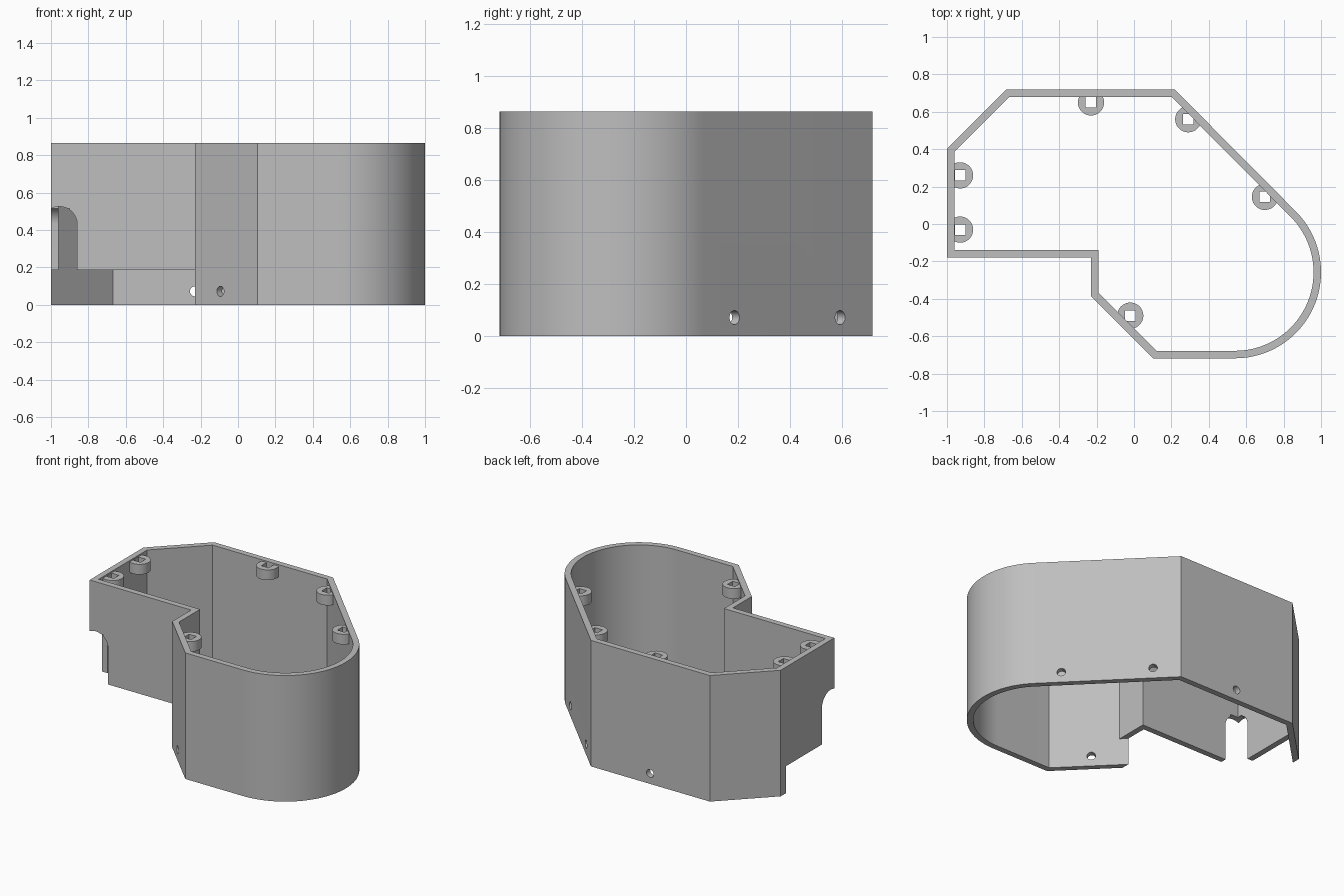
import bpy
import bmesh
from math import sin, cos, radians, pi
from mathutils import Vector, Matrix

if "Cube" in bpy.data.objects:
    bpy.data.objects.remove(bpy.data.objects["Cube"])

HEIGHT, WALL, EDGE_Y = 0.865, 0.04, 0.718

grey = bpy.data.materials.new("light grey plastic")
grey.use_nodes = True
colour = (0.52, 0.52, 0.52, 1)
grey.diffuse_color = colour
grey.node_tree.nodes["Principled BSDF"].inputs["Base Color"].default_value = colour


def prism(name, outline, depth, matrix=Matrix()):
    """Extrude a flat outline along its local z, then place it."""
    bm = bmesh.new()
    face = bm.faces.new([bm.verts.new((x, y, 0)) for x, y in outline])
    top = bmesh.ops.extrude_face_region(bm, geom=[face])["geom"]
    verts = [v for v in top if isinstance(v, bmesh.types.BMVert)]
    bmesh.ops.translate(bm, verts=verts, vec=(0, 0, depth))
    bmesh.ops.transform(bm, matrix=matrix, verts=bm.verts)
    bmesh.ops.recalc_face_normals(bm, faces=bm.faces)
    mesh = bpy.data.meshes.new(name)
    bm.to_mesh(mesh)
    bm.free()
    mesh.materials.append(grey)
    obj = bpy.data.objects.new(name, mesh)
    bpy.context.collection.objects.link(obj)
    return obj


def combine(target, tool, operation="DIFFERENCE", keep=False):
    mod = target.modifiers.new("cut", "BOOLEAN")
    mod.operation, mod.object, mod.solver = operation, tool, "EXACT"
    bpy.context.view_layer.objects.active = target
    bpy.ops.object.modifier_apply(modifier=mod.name)
    if not keep:
        bpy.data.objects.remove(tool)


def inset(points, distance):
    """Offset a counter-clockwise outline inwards with mitred corners."""
    result = []
    for i, p in enumerate(points):
        a = (p - points[i - 1]).normalized()
        b = (points[(i + 1) % len(points)] - p).normalized()
        na, nb = Vector((-a.y, a.x)), Vector((-b.y, b.x))
        result.append(p + (na + nb) * distance / (1 + na.dot(nb)))
    return result


def circle(radius, count=32):
    return [(radius * cos(2 * pi * i / count), radius * sin(2 * pi * i / count))
            for i in range(count)]


def smooth(obj):
    bpy.ops.object.select_all(action="DESELECT")
    obj.select_set(True)
    bpy.context.view_layer.objects.active = obj
    bpy.ops.object.shade_smooth_by_angle(angle=radians(30))


# Outline: straight sides plus one big rounded end
R = 0.46
centre = Vector((1 - R, R - EDGE_Y))
arc = [centre + R * Vector((cos(radians(a)), sin(radians(a)))) for a in range(-90, 46, 3)]
outline = [Vector(p) for p in [(-0.684, EDGE_Y), (-1, 0.402), (-1, -0.18), (-0.23, -0.18),
                               (-0.23, -0.385), (0.103, -EDGE_Y)]]
outline += arc + [Vector((0.219, EDGE_Y))]

# Wall shell, open at top and bottom
shell = prism("wall_shell", outline, HEIGHT)
combine(shell, prism("cavity", inset(outline, WALL), 2, Matrix.Translation((0, 0, -0.5))))

# Low opening under the narrow end, ending flush with the slanted walls
opening = [(-1.1, 0.245), (-0.8, 0.545), (0, 0.3), (0, -0.557), (-0.3, -0.257), (-1.1, -0.257)]
combine(shell, prism("opening", opening, 0.285, Matrix.Translation((0, 0, -0.1))))

# Arched notch through both walls of the narrow corner
r = 0.095
arch = [(-r, -0.4), (r, -0.4)] + [(r * cos(radians(a)), r * sin(radians(a)))
                                  for a in range(0, 181, 6)]
along_y = Matrix.Rotation(pi / 2, 4, "X")
along_x = Matrix.Rotation(pi / 2, 4, "Z") @ along_y
combine(shell, prism("front_arch", arch, 0.15, Matrix.Translation((-0.955, -0.1, 0.43)) @ along_y))
combine(shell, prism("side_arch", arch, 0.2, Matrix.Translation((-1.1, -0.14, 0.43)) @ along_x))

# Screw holes near the bottom edge: position and wall direction
for x, y, angle in [(0.75, 0.19, 45), (0.345, 0.595, 45), (-0.23, 0.7, 90), (-0.094, -0.521, 45)]:
    turn = Matrix.Rotation(radians(angle), 4, "Z") @ Matrix.Rotation(pi / 2, 4, "Y")
    place = Matrix.Translation((x, y, 0.072)) @ turn @ Matrix.Translation((0, 0, -0.1))
    combine(shell, prism("screw_hole", circle(0.027), 0.2, place))
smooth(shell)

# Screw posts under the rim, trimmed to stay inside the wall
limit = prism("post_limit", inset(outline, 0.015), 1)
s = 0.028
for i, (x, y) in enumerate([(-0.23, 0.65), (0.29, 0.56), (0.70, 0.145), (-0.02, -0.49),
                            (-0.93, 0.26), (-0.93, -0.03)]):
    post = prism(f"screw_post_{i + 1}", circle(0.07, 40), 0.07,
                 Matrix.Translation((x, y, HEIGHT - 0.08)))
    combine(post, prism("nut_hole", [(-s, -s), (s, -s), (s, s), (-s, s)], 2,
                        Matrix.Translation((x, y, -0.5))))
    combine(post, limit, "INTERSECT", keep=True)
    smooth(post)
bpy.data.objects.remove(limit)
